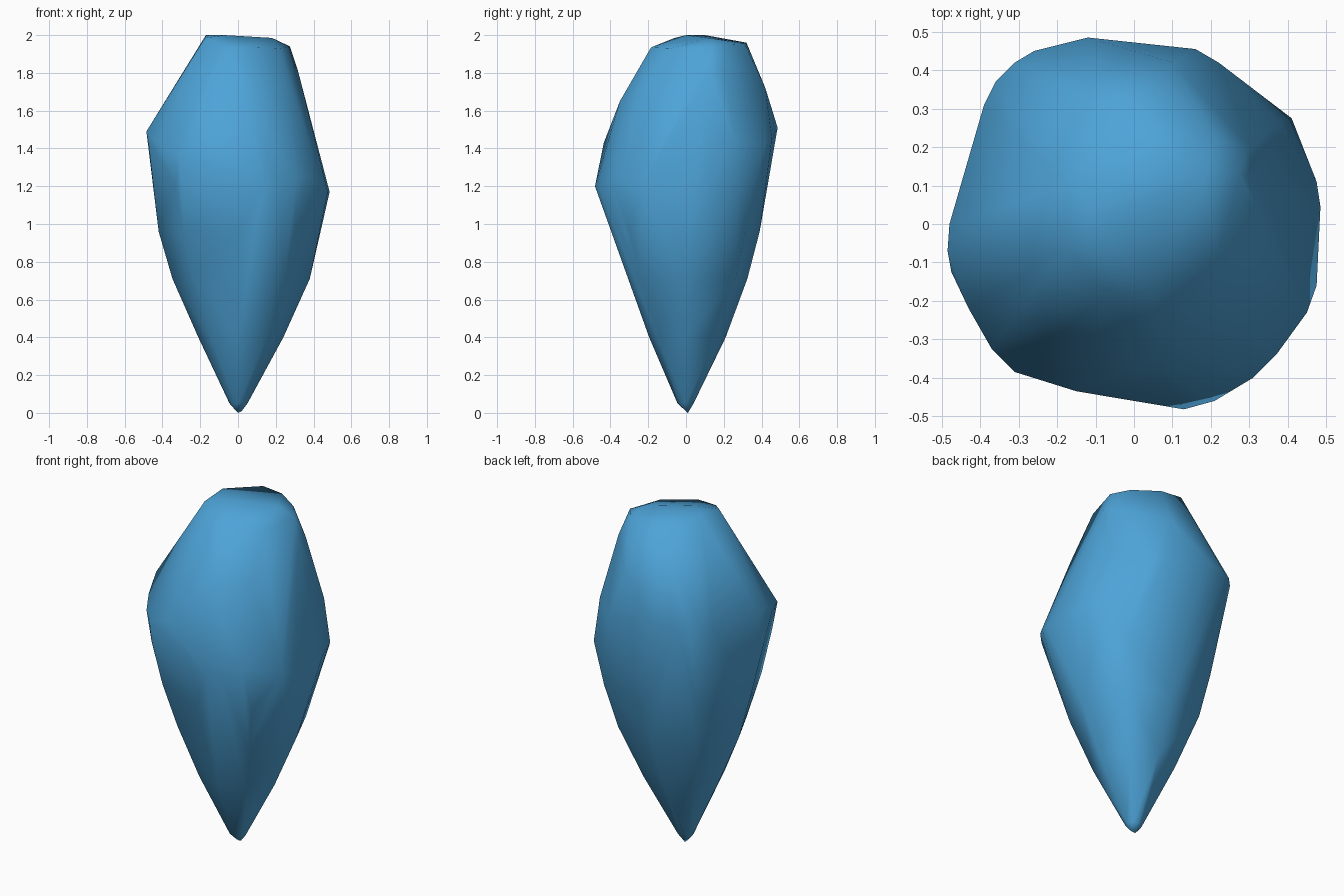
import bpy, bmesh, math

# Single flat colour
mat = bpy.data.materials.new("crystal blue")
mat.diffuse_color = (0.075, 0.37, 0.69, 1)

# Slanted, rounded top facet
crown = [(-.17, .10, 2), (-.175, -.06, 1.985), (-.06, .32, 1.96), (.07, .31, 1.955),
         (-.07, 0, 2), (.18, .12, 1.985), (.21, .22, 1.95), (.275, .13, 1.94),
         (.22, -.08, 1.93), (.05, -.185, 1.935), (-.07, -.18, 1.935)]

# Widest girdle: high at the back left, low at the front right
girdle = [(-.485, -.07, 1.49), (-.48, 0, 1.47), (-.39, .31, 1.49), (-.36, .37, 1.50),
          (-.31, .42, 1.51), (-.26, .45, 1.50), (-.12, .485, 1.51), (.16, .455, 1.45),
          (.22, .42, 1.42), (.41, .275, 1.18), (.475, .11, 1.18), (.485, .045, 1.17),
          (.475, -.16, 1.17), (.45, -.23, 1.20), (.37, -.34, 1.25), (.31, -.40, 1.24),
          (.21, -.46, 1.2), (.13, -.482, 1.2), (-.15, -.435, 1.43), (-.31, -.385, 1.37),
          (-.37, -.325, 1.39), (-.43, -.22, 1.43), (-.475, -.125, 1.44), (-.33, -.335, 1.22)]

# Shoulder swelling between crown and girdle
shoulder = [(.30, .20, 1.81), (.315, .12, 1.82), (.38, .26, 1.44), (.1, .42, 1.72),
            (.05, -.35, 1.65), (.25, -.23, 1.69)]


def ring(z, radii):
    """Ring of points around the axis, radii counter-clockwise from +x."""
    n = len(radii)
    return [(r * math.cos(2 * math.pi * i / n), r * math.sin(2 * math.pi * i / n), z)
            for i, r in enumerate(radii)]


# Tapering lower body and blunt tip
lower = ring(.96, [.43, .445, .39, .41, .42, .41, .395, .42])
lower += ring(.71, [.38, .37, .325, .35, .347, .33, .305, .345])
lower += ring(.40, [.24, .23, .21, .22, .21, .21, .195, .22])
lower += ring(.05, [.05, .045, .04, .045, .045, .045, .045, .045])
tip = [(.02, 0, .01), (0, .01, 0), (-.01, 0, .01)]

# Wrap the points in a faceted skin
bm = bmesh.new()
for p in crown + girdle + shoulder + lower + tip:
    bm.verts.new(p)
bmesh.ops.convex_hull(bm, input=bm.verts[:])
loose = [v for v in bm.verts if not v.link_faces]
bmesh.ops.delete(bm, geom=loose, context='VERTS')
bmesh.ops.recalc_face_normals(bm, faces=bm.faces[:])
for f in bm.faces:
    f.smooth = True
mesh = bpy.data.meshes.new("crystal_shard")
bm.to_mesh(mesh)
bm.free()
mesh.materials.append(mat)
obj = bpy.data.objects.new("crystal_shard", mesh)
bpy.context.collection.objects.link(obj)
